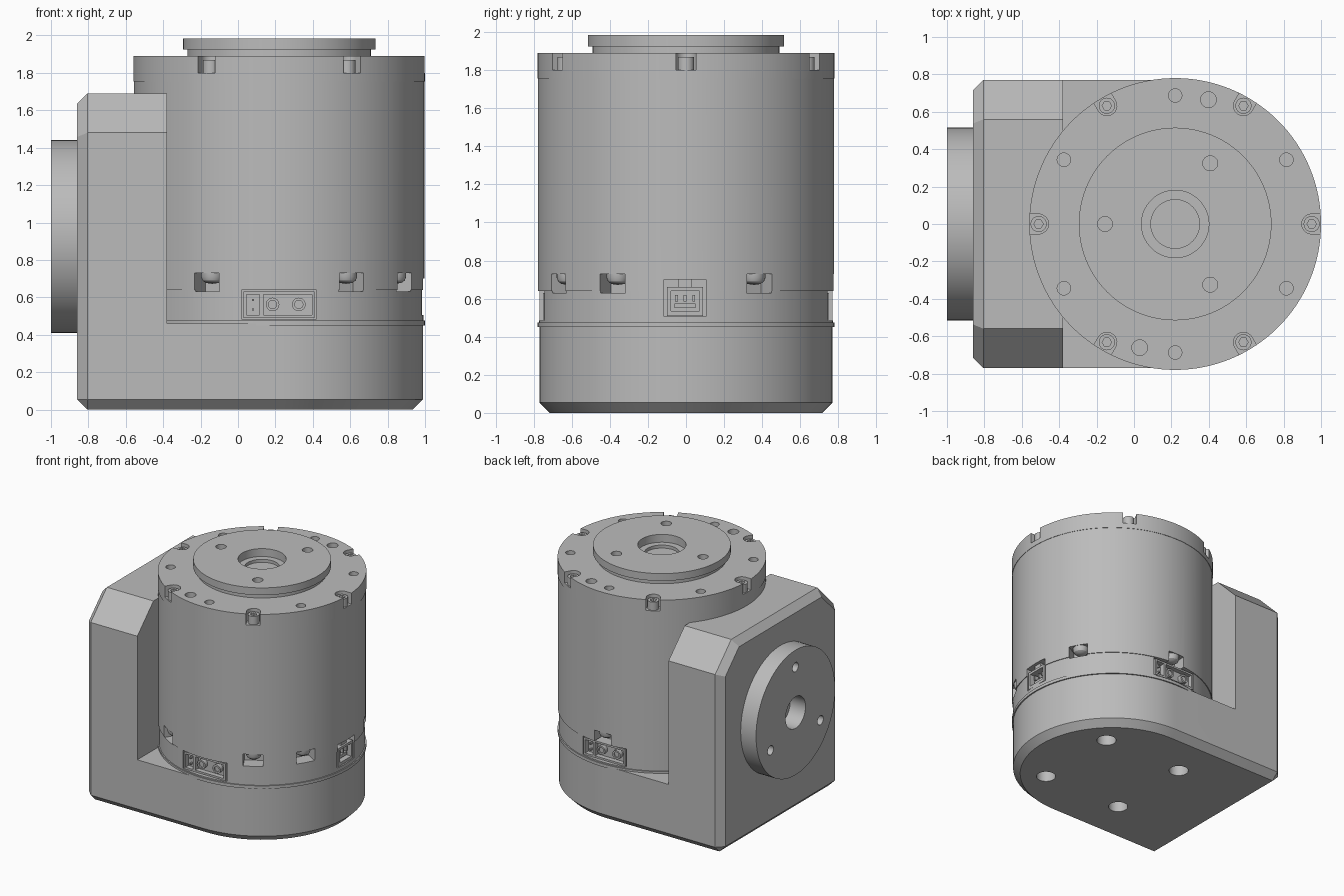
import bpy, bmesh
from math import radians, pi, cos, sin
from mathutils import Matrix, Vector

cube = bpy.data.objects.get("Cube")
if cube:
    bpy.data.objects.remove(cube, do_unlink=True)

grey = bpy.data.materials.new("machined grey")
grey.use_nodes = True
grey.diffuse_color = (0.5, 0.5, 0.5, 1)
grey.node_tree.nodes["Principled BSDF"].inputs["Base Color"].default_value = grey.diffuse_color

CX, R = 0.22, 0.78          # motor axis and radius
AXIS = Matrix.Translation((CX, 0, 0))


def around(deg):
    """Frame on the motor axis: x points outward, y along the rim."""
    return AXIS @ Matrix.Rotation(radians(deg), 4, "Z")


def circle(r, n, cx=0, cy=0, start=0, sweep=2 * pi):
    count = n if sweep == 2 * pi else n + 1
    return [(cx + r * cos(start + sweep * i / n), cy + r * sin(start + sweep * i / n))
            for i in range(count)]


def prism(bm, pts, z0, z1, m=Matrix()):
    low = [bm.verts.new(m @ Vector((x, y, z0))) for x, y in pts]
    top = [bm.verts.new(m @ Vector((x, y, z1))) for x, y in pts]
    bm.faces.new(low[::-1])
    bm.faces.new(top)
    for i in range(len(pts)):
        j = (i + 1) % len(pts)
        bm.faces.new((low[i], low[j], top[j], top[i]))


def box(bm, x0, x1, y0, y1, z0, z1, m=Matrix()):
    prism(bm, [(x0, y0), (x1, y0), (x1, y1), (x0, y1)], z0, z1, m)


def lathe(bm, profile, m=Matrix(), steps=96):
    """Closed solid; the profile starts and ends on the axis."""
    part = bmesh.new()
    verts = [part.verts.new((r, 0, z)) for r, z in profile]
    edges = [part.edges.new(p) for p in zip(verts, verts[1:])]
    bmesh.ops.spin(part, geom=verts + edges, axis=(0, 0, 1), cent=(0, 0, 0),
                   angle=2 * pi, steps=steps)
    bmesh.ops.remove_doubles(part, verts=part.verts, dist=1e-5)
    part.transform(m)
    temp = bpy.data.meshes.new("temp")
    part.to_mesh(temp)
    part.free()
    bm.from_mesh(temp)
    bpy.data.meshes.remove(temp)


def make(name, bm, cutter=None):
    """Turn a bmesh into an object, optionally carved by a cutter bmesh."""
    bmesh.ops.recalc_face_normals(bm, faces=bm.faces)
    mesh = bpy.data.meshes.new(name)
    bm.to_mesh(mesh)
    bm.free()
    ob = bpy.data.objects.new(name, mesh)
    bpy.context.collection.objects.link(ob)
    mesh.materials.append(grey)
    if cutter:
        tool = make(name + "_cutter", cutter)
        tool.hide_render = True
        mod = ob.modifiers.new("carve", "BOOLEAN")
        mod.operation, mod.solver, mod.object = "DIFFERENCE", "EXACT", tool
        mod.use_self = True
        deps = bpy.context.evaluated_depsgraph_get()
        carved = bpy.data.meshes.new_from_object(ob.evaluated_get(deps))
        ob.modifiers.clear()
        ob.data = carved
        bpy.data.objects.remove(tool, do_unlink=True)
    bpy.ops.object.select_all(action="DESELECT")
    ob.select_set(True)
    bpy.context.view_layer.objects.active = ob
    bpy.ops.object.shade_smooth_by_angle(angle=radians(30))
    return ob


# Bracket: D-shaped block with clipped top corners, chamfered, then cut to an L
LEFT, HALF, TOP = -0.86, 0.77, 1.69
bm = bmesh.new()
prism(bm, circle(HALF, 48, CX, 0, -pi / 2, pi) + [(LEFT, HALF), (LEFT, -HALF)], 0, TOP)
for s in (-1, 1):
    cut = bmesh.ops.bisect_plane(bm, geom=bm.verts[:] + bm.edges[:] + bm.faces[:],
                                 plane_co=(0, s * 0.56, TOP), plane_no=(0, s, 1),
                                 clear_outer=True)
    rim = [e for e in cut["geom_cut"] if isinstance(e, bmesh.types.BMEdge)]
    bmesh.ops.holes_fill(bm, edges=rim, sides=0)
bmesh.ops.recalc_face_normals(bm, faces=bm.faces)
edges = [e for e in bm.edges if all(v.co.x < LEFT + 1e-4 for v in e.verts)
         or all(v.co.z < 1e-4 for v in e.verts)]
bmesh.ops.bevel(bm, geom=edges, offset=0.055, offset_type="OFFSET", segments=1,
                profile=0.5, affect="EDGES")
cutter = bmesh.new()
box(cutter, -0.38, 1.2, -1, 1, 0.46, 2)
for a in (45, 135, 225, 315):
    prism(cutter, circle(0.075, 32, 0.517), -0.1, 0.25, around(a))
make("bracket", bm, cutter)

# Mounting disc on the bracket side
SIDE = Matrix.Translation((LEFT, 0, 0.925)) @ Matrix.Rotation(-pi / 2, 4, "Y")
bm, cutter = bmesh.new(), bmesh.new()
lathe(bm, [(0, -0.02), (0.515, -0.02), (0.515, 0.14), (0.13, 0.14), (0.13, 0), (0, 0)], SIDE)
for a in (0, 120, 240):
    prism(cutter, circle(0.038, 24, 0.375), 0.02, 0.2,
          SIDE @ Matrix.Rotation(radians(a), 4, "Z"))
make("side_disc", bm, cutter)

# Motor housing with screw notches, cap holes and connector openings
CAP_SCREWS = range(0, 360, 60)
LOW_SCREWS = (-120, -60, -30, 30, 90)
POWER_PORTS = (-90, 90)
bm, cutter = bmesh.new(), bmesh.new()
lathe(bm, [(0, 0.45), (R, 0.45), (R, 0.475), (0.771, 0.475), (0.771, 0.64), (0.777, 0.64),
           (0.777, 1.755), (R, 1.755), (R, 1.89), (0, 1.89)], AXIS, 128)
for a in CAP_SCREWS:
    notch = circle(0.053, 16, 0.73, 0, pi / 2, pi) + [(0.9, -0.053), (0.9, 0.053)]
    prism(cutter, notch, 1.80, 2, around(a))
    prism(cutter, circle(0.036, 24, 0.687), 1.80, 2, around(a + 30))
for a in (75, -106):
    prism(cutter, circle(0.042, 24, 0.688), 1.84, 2, around(a))
for a in LOW_SCREWS:
    box(cutter, 0.66, 0.9, -0.075, 0.075, 0.63, 0.73, around(a))
for a in POWER_PORTS:
    box(cutter, 0.66, 0.9, -0.2, 0.2, 0.485, 0.64, around(a))
box(cutter, 0.66, 0.9, -0.115, 0.105, 0.505, 0.70, around(0))
make("motor_housing", bm, cutter)

# Output flange with stepped bore
bm, cutter = bmesh.new(), bmesh.new()
lathe(bm, [(0, 1.88), (0.49, 1.88), (0.49, 1.925), (0.515, 1.925), (0.515, 1.985),
           (0.18, 1.985), (0.18, 1.92), (0.13, 1.92), (0.13, 1.895), (0, 1.895)], AXIS)
for a in (60, 180, 300):
    prism(cutter, circle(0.04, 24, 0.375), 1.9, 2.1, around(a))
make("output_flange", bm, cutter)

# Cap screws with hex sockets
bm, cutter = bmesh.new(), bmesh.new()
for a in CAP_SCREWS:
    prism(bm, circle(0.043, 24, 0.73), 1.79, 1.868, around(a))
    prism(cutter, circle(0.025, 6, 0.73), 1.83, 1.9, around(a))
make("cap_screws", bm, cutter)

# Lower screws: domed heads facing down
bm = bmesh.new()
for a in LOW_SCREWS:
    lathe(bm, [(0, 0.74), (0.06, 0.74), (0.06, 0.71), (0.052, 0.69), (0.035, 0.677), (0, 0.672)],
          around(a) @ Matrix.Translation((0.715, 0, 0)), 24)
make("lower_screws", bm)

# Power connectors: shell with a signal slot and two round contacts
for side, a in zip(("front", "back"), POWER_PORTS):
    m = around(a)
    bm, cutter = bmesh.new(), bmesh.new()
    box(bm, 0.65, 0.75, -0.19, 0.19, 0.49, 0.63, m)
    box(cutter, 0.71, 0.9, -0.175, -0.105, 0.505, 0.615, m)
    box(cutter, 0.71, 0.9, -0.085, 0.175, 0.505, 0.615, m)
    make(side + "_power_shell", bm, cutter)
    bm = bmesh.new()
    for y in (-0.035, 0.105):
        lathe(bm, [(0, 0.70), (0.036, 0.70), (0.036, 0.745), (0.022, 0.745), (0.022, 0.735),
                   (0, 0.735)],
              m @ Matrix.Translation((0, y, 0.562)) @ Matrix.Rotation(pi / 2, 4, "Y"), 24)
    for z in (0.535, 0.585):
        box(bm, 0.70, 0.74, -0.146, -0.134, z - 0.006, z + 0.006, m)
    make(side + "_power_contacts", bm)

# Signal connector on the right side
m = around(0)
bm, cutter = bmesh.new(), bmesh.new()
box(bm, 0.65, 0.765, -0.1, 0.09, 0.51, 0.66, m)
box(cutter, 0.70, 0.9, -0.08, 0.07, 0.535, 0.64, m)
make("signal_shell", bm, cutter)
bm = bmesh.new()
box(bm, 0.65, 0.75, -0.04, 0.03, 0.65, 0.70, m)
box(bm, 0.69, 0.74, -0.06, 0.05, 0.55, 0.575, m)
for y in (-0.05, -0.005, 0.04):
    box(bm, 0.69, 0.745, y - 0.007, y + 0.007, 0.585, 0.62, m)
make("signal_contacts", bm)
